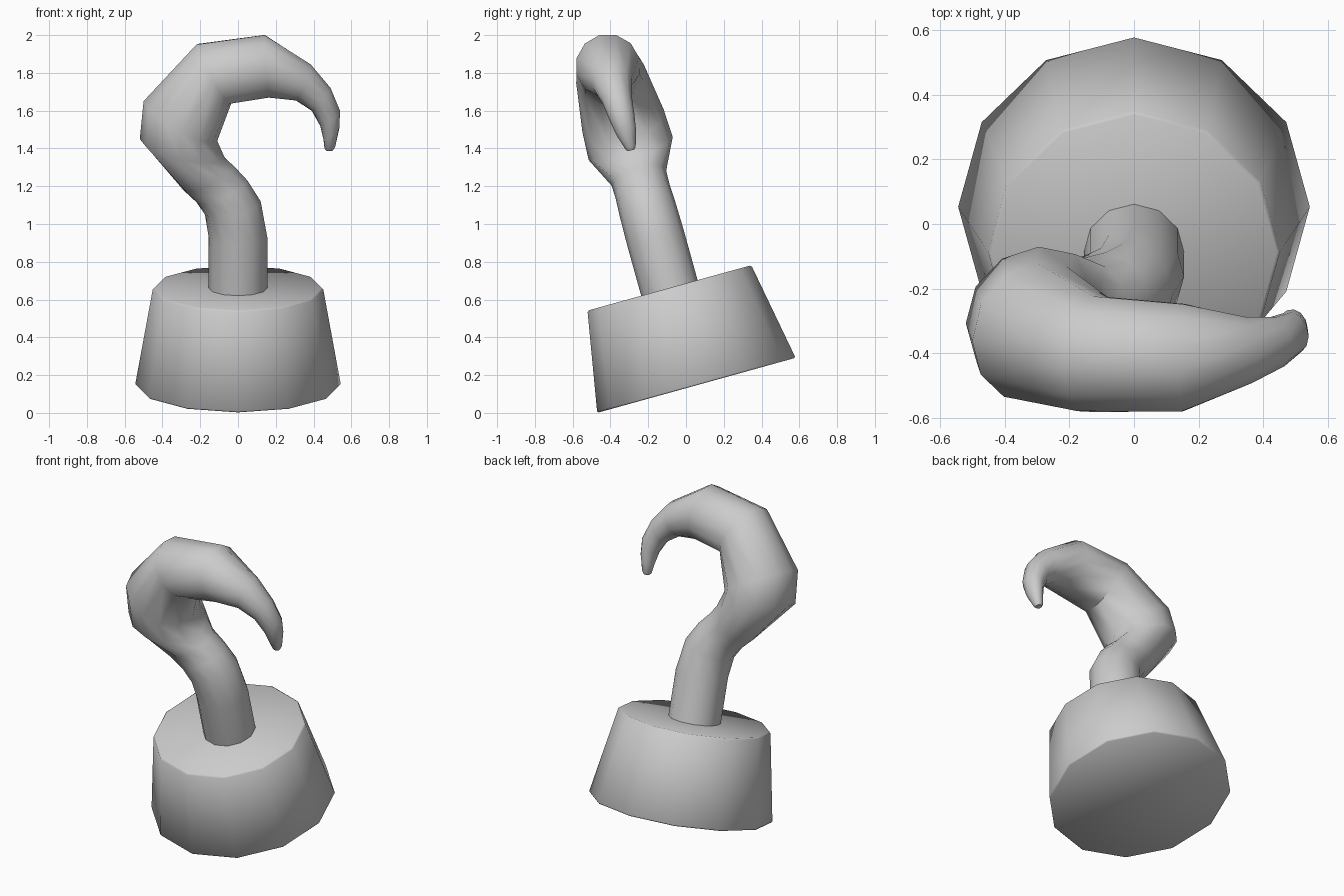
import bpy, bmesh, math

if "Cube" in bpy.data.objects:
    bpy.data.objects.remove(bpy.data.objects["Cube"])

TILT = math.radians(15.5)
ORIGIN = (0, 0.055, 0.146)
N = 12


def tube(name, rings, bevel=0):
    """Loft round rings, each given by two opposite points in the local XZ plane."""
    bm = bmesh.new()
    loops = []
    for (x1, z1), (x2, z2) in rings:
        cx, cz, ux, uz = (x1 + x2) / 2, (z1 + z2) / 2, (x1 - x2) / 2, (z1 - z2) / 2
        r = math.hypot(ux, uz)
        loop = []
        for i in range(N):
            a = 2 * math.pi * i / N
            loop.append(bm.verts.new((cx + ux * math.cos(a), r * math.sin(a), cz + uz * math.cos(a))))
        loops.append(loop)
    for a, b in zip(loops, loops[1:]):
        for i in range(N):
            j = (i + 1) % N
            bm.faces.new((a[i], a[j], b[j], b[i]))
    bm.faces.new(loops[0])
    bm.faces.new(loops[-1])
    bmesh.ops.recalc_face_normals(bm, faces=bm.faces)
    if bevel:
        rims = [e for e in bm.edges if e.calc_face_angle() > math.radians(50)]
        bmesh.ops.bevel(bm, geom=rims, offset=bevel, segments=1, affect='EDGES')
    mesh = bpy.data.meshes.new(name)
    bm.to_mesh(mesh)
    bm.free()
    ob = bpy.data.objects.new(name, mesh)
    bpy.context.collection.objects.link(ob)
    ob.location = ORIGIN
    ob.rotation_euler = (TILT, 0, 0)
    bpy.context.view_layer.objects.active = ob
    ob.select_set(True)
    bpy.ops.object.shade_smooth_by_angle(angle=math.radians(50))
    ob.select_set(False)
    return ob


# Tapered cup at the wrist
tube("cup", [((-0.545, 0), (0.545, 0)), ((-0.45, 0.535), (0.45, 0.535))], bevel=0.008)

# Hook: outer and inner outline points as seen from the front (x, z)
outline = [
    ((-.155, .60), (.155, .60)), ((-.155, .93), (.155, .93)),
    ((-.175, 1.05), (.12, 1.12)), ((-.22, 1.115), (.05, 1.23)),
    ((-.29, 1.18), (-.02, 1.305)), ((-.52, 1.45), (-.07, 1.35)),
    ((-.50, 1.65), (-.11, 1.44)), ((-.22, 1.95), (-.035, 1.64)),
    ((.14, 2.0), (.165, 1.67)), ((.385, 1.845), (.305, 1.655)),
    ((.49, 1.72), (.39, 1.60)), ((.54, 1.60), (.435, 1.52)),
    ((.537, 1.51), (.452, 1.45)), ((.515, 1.41), (.458, 1.40)),
    ((.503, 1.39), (.467, 1.39)),
]
flat = [tuple((x, (z - ORIGIN[2]) / math.cos(TILT)) for x, z in pair) for pair in outline]
tube("hook", flat)
